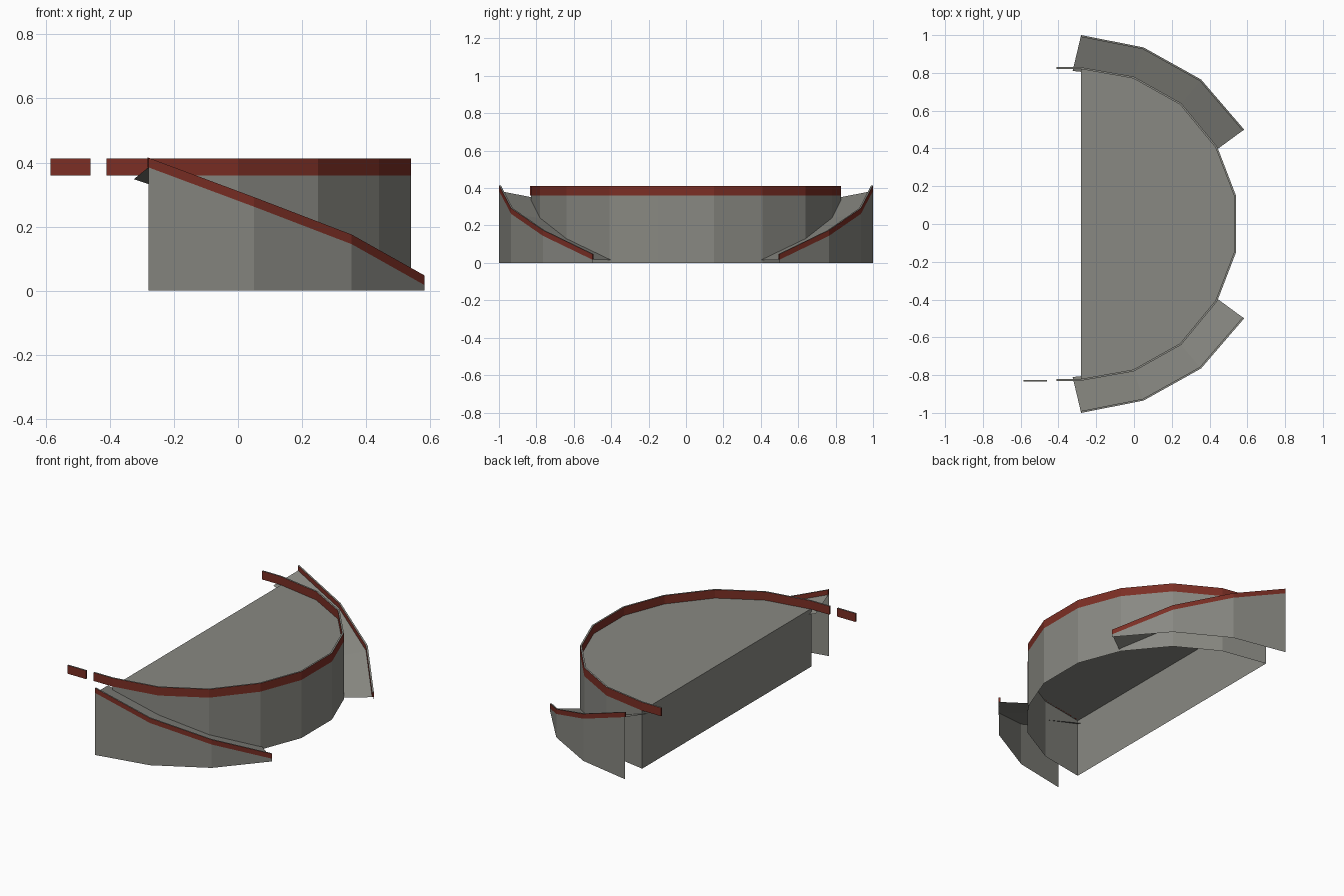
import bpy
from mathutils import Vector

if "Cube" in bpy.data.objects:
    bpy.data.objects.remove(bpy.data.objects["Cube"])


def material(name, rgb):
    m = bpy.data.materials.new(name)
    m.diffuse_color = (*rgb, 1)
    m.use_nodes = True
    m.node_tree.nodes["Principled BSDF"].inputs["Base Color"].default_value = m.diffuse_color
    return m


GREY = material("stone_grey", (0.25, 0.25, 0.225))
RED = material("dark_red", (0.2, 0.028, 0.018))


def build(name, verts, faces, mats, idx=None):
    me = bpy.data.meshes.new(name)
    me.from_pydata(verts, [], faces)
    for m in mats:
        me.materials.append(m)
    for p in me.polygons:
        p.material_index = idx[p.index] if idx else 0
    ob = bpy.data.objects.new(name, me)
    bpy.context.collection.objects.link(ob)
    return ob


def ribbon(name, a, b, mat):
    """Sheet joining two paths of equal length."""
    n = len(a)
    return build(name, a + b, [(i, i + 1, n + i + 1, n + i) for i in range(n - 1)], [mat])


def inset(path, t):
    """Shift a path sideways by t in plan, with mitred corners."""
    out = []
    for i, p in enumerate(path):
        ns = []
        for j in (i - 1, i):
            if 0 <= j < len(path) - 1:
                d = Vector(path[j + 1][:2]) - Vector(path[j][:2])
                ns.append(Vector((-d.y, d.x)).normalized())
        n = sum(ns, Vector((0, 0))).normalized()
        k = t / n.dot(ns[0])
        out.append((p[0] + n.x * k, p[1] + n.y * k, p[2]))
    return out


def kerb(name, path, height, t=0.01):
    """Thin red band with a grey top, standing on a path."""
    inner = inset(path, t)
    up = lambda ps: [(x, y, z + height) for x, y, z in ps]
    n = len(path)
    verts = path + inner + up(inner) + up(path)
    faces, idx = [], []
    for r in range(4):
        s = (r + 1) % 4
        for i in range(n - 1):
            faces.append((r * n + i, s * n + i, s * n + i + 1, r * n + i + 1))
            idx.append(0 if r == 2 else 1)
    for e in (0, n - 1):
        faces.append(tuple(r * n + e for r in range(4)))
        idx.append(1)
    return build(name, verts, faces, [GREY, RED], idx)


# Half-round platform, open underneath
FLOOR = 0.36
half = [(-0.28, 0.83), (0.0, 0.78), (0.25, 0.64), (0.44, 0.41), (0.54, 0.15)]
arc = [(x, -y) for x, y in half] + half[::-1]
top = [(x, y, FLOOR) for x, y in arc]
low = [(x, y, 0) for x, y in arc]
ribbon("platform_curved_wall", low, top, GREY)
ribbon("platform_back_wall", [low[-1], low[0]], [top[-1], top[0]], GREY)
build("platform_floor", top, [tuple(range(len(top)))], [GREY])

# Kerb around the platform, running past the back wall, and a loose piece
kerb("platform_kerb", [(-0.41, -0.83, FLOOR)] + top + [(-0.41, 0.83, FLOOR)], 0.052)
kerb("loose_kerb", [(-0.585, -0.835, FLOOR), (-0.46, -0.835, FLOOR)], 0.052)

# Two curved ramps, mirrored front to back
outer = [(-0.28, -1.0, 0.385), (0.05, -0.935, 0.262), (0.355, -0.765, 0.145), (0.583, -0.5, 0.017)]
inner = [(-0.325, -0.81, 0.348), (0.0, -0.78, 0.24), (0.25, -0.64, 0.13), (0.44, -0.395, 0.015)]
for side, s in (("front", 1), ("rear", -1)):
    o = [(x, y * s, z) for x, y, z in outer]
    i = [(x, y * s, z) for x, y, z in inner]
    ribbon(side + "_ramp_surface", *((o, i) if s > 0 else (i, o)), GREY)
    ground = [(x, y, 0) for x, y, z in o]
    ribbon(side + "_ramp_wall", *((ground, o) if s > 0 else (o, ground)), GREY)
    kerb(side + "_ramp_kerb", o if s > 0 else o[::-1], 0.03)
